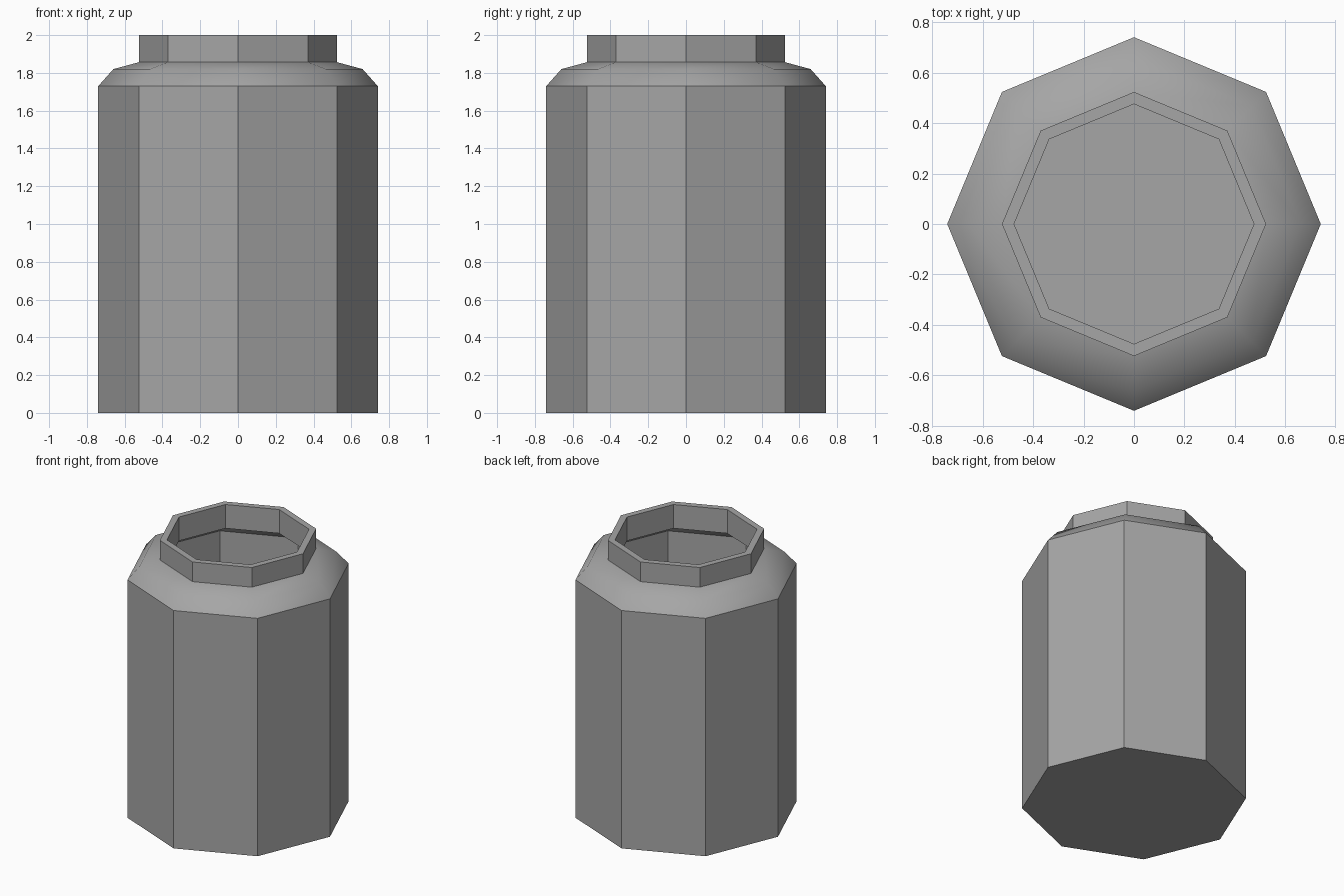
import bpy
import bmesh
import math

cube = bpy.data.objects.get("Cube")
if cube:
    bpy.data.objects.remove(cube, do_unlink=True)

SIDES = 8
WALL = 0.05
NECK_BASE = 1.857

# Plain grey metal
grey = bpy.data.materials.new("grey_metal")
grey.use_nodes = True
colour = (0.38, 0.38, 0.38, 1)
grey.diffuse_color = colour
grey.node_tree.nodes["Principled BSDF"].inputs["Base Color"].default_value = colour

# Outer wall from base to lip, then the parallel inner wall back down to the floor
outer = [(0.74, 0), (0.74, 1.73), (0.66, 1.82), (0.523, NECK_BASE), (0.523, 2)]
inner = [(0.475, 2), (0.475, NECK_BASE - 0.03), (0.62, 1.785), (0.69, 1.71), (0.69, WALL)]
profile = outer + inner

# Turn the profile around the vertical axis in eight flat sides
bm = bmesh.new()
rings = []
for radius, height in profile:
    ring = []
    for i in range(SIDES):
        a = math.tau * i / SIDES
        ring.append(bm.verts.new((radius * math.cos(a), radius * math.sin(a), height)))
    rings.append(ring)
for low, high in zip(rings, rings[1:]):
    for i in range(SIDES):
        j = (i + 1) % SIDES
        bm.faces.new((low[i], low[j], high[j], high[i]))

# Underside and inside floor
bm.faces.new(rings[0])
bm.faces.new(rings[-1])
bmesh.ops.recalc_face_normals(bm, faces=bm.faces)

# Only the rounded shoulder is smooth; walls, lip and floor stay flat
for face in bm.faces:
    face.normal_update()
    face.smooth = 0.1 < abs(face.normal.z) < 0.98

mesh = bpy.data.meshes.new("canister")
bm.to_mesh(mesh)
bm.free()
mesh.materials.append(grey)
canister = bpy.data.objects.new("canister", mesh)
bpy.context.collection.objects.link(canister)
